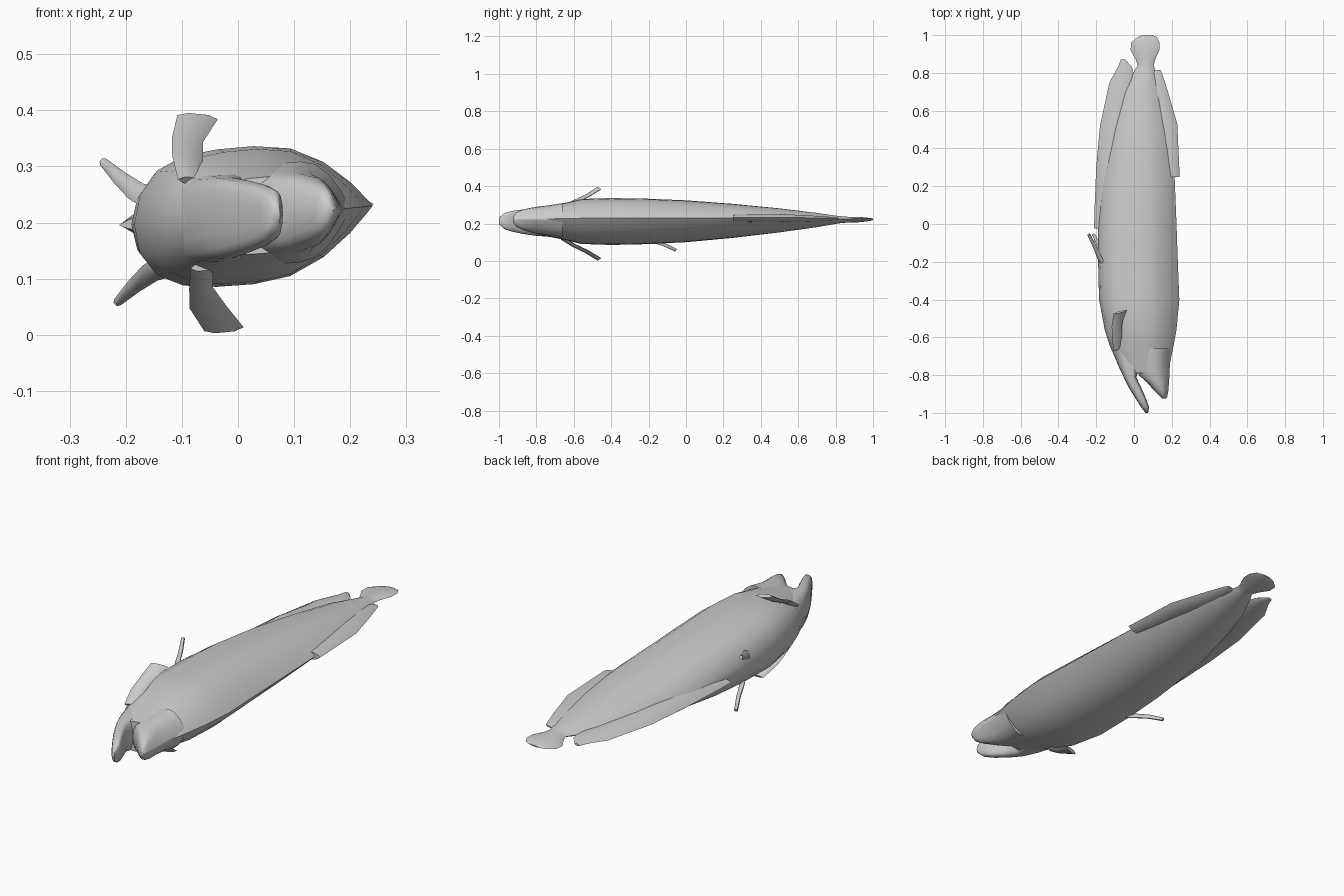
import bpy, bmesh, math
from mathutils import Vector

if "Cube" in bpy.data.objects:
    bpy.data.objects.remove(bpy.data.objects["Cube"])

skin = bpy.data.materials.new("grey_skin")
skin.use_nodes = True
GREY = (0.6, 0.6, 0.6, 1)
skin.diffuse_color = GREY
skin.node_tree.nodes["Principled BSDF"].inputs["Base Color"].default_value = GREY


def skin_rings(name, rings, angle=65):
    """Bridge closed rings of points into one capped, smooth-shaded part."""
    bm = bmesh.new()
    loops = [[bm.verts.new(p) for p in ring] for ring in rings]
    n = len(loops[0])
    for a, b in zip(loops, loops[1:]):
        for i in range(n):
            j = (i + 1) % n
            bm.faces.new((a[i], a[j], b[j], b[i]))
    bm.faces.new(loops[0])
    bm.faces.new(loops[-1])
    bmesh.ops.recalc_face_normals(bm, faces=bm.faces)
    mesh = bpy.data.meshes.new(name)
    bm.to_mesh(mesh)
    bm.free()
    mesh.materials.append(skin)
    ob = bpy.data.objects.new(name, mesh)
    bpy.context.collection.objects.link(ob)
    bpy.ops.object.select_all(action='DESELECT')
    ob.select_set(True)
    bpy.context.view_layer.objects.active = ob
    bpy.ops.object.shade_smooth_by_angle(angle=math.radians(angle))


def section(y, x0, x1, half, blunt, boxy=False, steps=10):
    """Cross-section: keeled back edge, belly edge from sharp (0) to blunt (1)."""
    def height(u):
        if u > 0 and not boxy:
            return half * (1 - u ** 2.2)
        return half * (1 - abs(u) ** (2 + 2 * blunt)) ** (1 - blunt / 2)
    us = [-math.cos(math.pi * i / steps) for i in range(steps + 1)]
    pts = [(u, height(u)) for u in us] + [(u, -height(u)) for u in us[-2:0:-1]]
    mid, r = (x0 + x1) / 2, (x1 - x0) / 2
    zc = .215 + .004 * y
    # The whole fish is rolled slightly, back edge up
    return [(mid + r * u, y, zc + h + .08 * (mid + r * u - .03)) for u, h in pts]


def loft(name, stations):
    return skin_rings(name, [section(*s) for s in stations])


def ribbon(name, path, thick):
    """Flat fin: path of (centre, half-width vector) with a lens section."""
    rings = []
    for i, (c, w) in enumerate(path):
        c, w = Vector(c), Vector(w)
        a = Vector(path[max(i - 1, 0)][0])
        b = Vector(path[min(i + 1, len(path) - 1)][0])
        t = (b - a).cross(w).normalized() * thick
        rings.append([c - w, c - w * .5 + t, c + w * .5 + t,
                      c + w, c + w * .5 - t, c - w * .5 - t])
    skin_rings(name, rings)


# Trunk: y, belly x, back x, half thickness, belly bluntness
loft("body", [
    (-.79, -.06, .17, .068, 1), (-.74, -.087, .19, .08, 1),
    (-.64, -.13, .21, .099, 1), (-.56, -.155, .225, .118, 1),
    (-.4, -.185, .24, .123, 1), (-.2, -.19, .232, .119, .9),
    (0, -.19, .225, .11, .7), (.25, -.175, .215, .09, .4),
    (.5, -.125, .185, .064, .2), (.7, -.065, .145, .038, .1),
    (.8, -.005, .115, .022, 0), (.84, .02, .105, .016, 0),
])

# Parted mouth
loft("lower_jaw", [
    (-.66, -.115, .05, .08, 1, True), (-.74, -.088, .04, .077, 1, True),
    (-.81, -.055, .012, .072, 1, True), (-.87, -.025, .04, .065, 1, True),
    (-.93, .012, .066, .055, 1, True), (-.97, .038, .08, .043, 1, True),
    (-1, .06, .075, .017, 1, True),
])
loft("upper_snout", [
    (-.66, .02, .2, .09, 1), (-.74, .01, .19, .079, 1),
    (-.8, .025, .188, .071, 1), (-.84, .07, .185, .063, 1),
    (-.88, .105, .182, .051, .8), (-.91, .135, .177, .036, .6),
    (-.925, .152, .17, .013, .6),
])

# Long thin fins and tail
loft("anal_fin", [
    (-.025, -.212, -.13, .012, 0), (.1, -.208, -.08, .03, 0),
    (.3, -.2, -.06, .032, 0), (.52, -.18, -.03, .025, 0),
    (.75, -.13, .01, .015, 0), (.83, -.085, -.01, .01, 0),
    (.87, -.07, -.045, .005, 0),
])
loft("dorsal_fin", [
    (.25, .14, .242, .018, 0), (.53, .1, .229, .022, 0),
    (.7, .07, .18, .015, 0), (.8, .09, .148, .008, 0),
    (.815, .108, .14, .004, 0),
])
loft("tail_fin", [
    (.8, .01, .11, .02, 0), (.84, .02, .105, .016, 0),
    (.87, .01, .112, .015, 0), (.92, -.018, .134, .014, 0),
    (.96, -.015, .135, .01, 0), (.99, .02, .12, .006, 0),
    (1, .045, .095, .003, 0),
])

# Paired pectoral fins: centre x, y, height from the middle, half width
pectorals = {
    1: ("left", [(-.085, -.66, .075, .022), (-.09, -.6, .115, .027),
                 (-.09, -.53, .147, .028), (-.072, -.465, .188, .036)]),
    -1: ("right", [(-.065, -.66, .08, .02), (-.066, -.6, .117, .021),
                   (-.054, -.53, .15, .032), (-.025, -.465, .19, .035)]),
}
for flip, (side, path) in pectorals.items():
    ribbon(side + "_pectoral_fin",
           [((x, y, .2 + flip * z), (w, .01, -flip * w * .1))
            for x, y, z, w in path], .007)

# Paired slender pelvic fins
for side, flip, shift in (("left", 1, 0), ("right", -1, .025)):
    path = [(-.14, -.25, .055, .026), (-.182, -.18, .073, .019),
            (-.21, -.115, .096, .014), (-.24, -.055, .125, .008)]
    ribbon(side + "_pelvic_fin",
           [((x + shift, y, .183 + flip * z), (w * .7, 0, w * .7 * flip))
            for x, y, z, w in path], .007)
